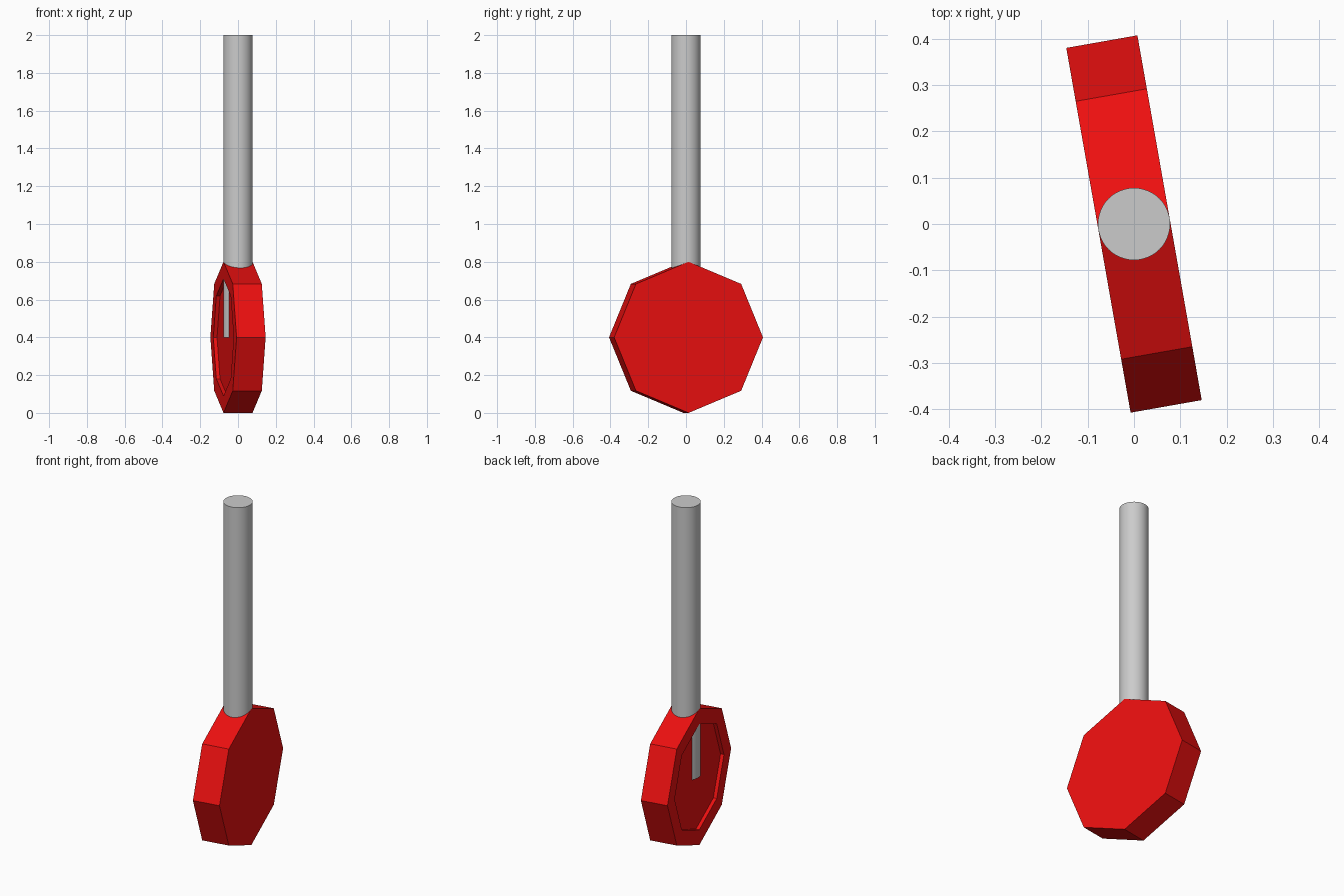
import bpy, bmesh
from math import radians
from mathutils import Matrix, Vector

if "Cube" in bpy.data.objects:
    bpy.data.objects.remove(bpy.data.objects["Cube"])

TURN = Matrix.Rotation(radians(10), 4, 'Z')
RADIUS, HALF = 0.4, 0.078

def add_object(name, bm):
    mesh = bpy.data.meshes.new(name)
    bm.to_mesh(mesh)
    bm.free()
    obj = bpy.data.objects.new(name, mesh)
    bpy.context.scene.collection.objects.link(obj)
    return obj

# Octagonal disc standing on edge, with a shallow recess in its left face
bm = bmesh.new()
bmesh.ops.create_cone(bm, cap_ends=True, segments=8, radius1=RADIUS, radius2=RADIUS,
                      depth=2 * HALF, matrix=Matrix.Rotation(radians(90), 4, 'Y'))
bm.normal_update()
left = min(bm.faces, key=lambda f: f.calc_center_median().x)
bmesh.ops.inset_region(bm, faces=[left], thickness=0.083, use_even_offset=True)
left = [f for f in bm.faces if f.normal.x < -0.9 and len(f.verts) == 8][0]
inner = bmesh.ops.extrude_discrete_faces(bm, faces=[left])["faces"][0]
bmesh.ops.translate(bm, verts=inner.verts, vec=Vector((0.02, 0, 0)))
bmesh.ops.recalc_face_normals(bm, faces=bm.faces)
bm.transform(Matrix.Translation((0, 0, RADIUS)) @ TURN)
disc = add_object("disc", bm)
red = bpy.data.materials.new("red")
red.diffuse_color = (0.85, 0.005, 0.005, 1)
red.use_nodes = True
red.node_tree.nodes["Principled BSDF"].inputs["Base Color"].default_value = red.diffuse_color
disc.data.materials.append(red)

# Round shaft running from the middle of the disc to the top
bm = bmesh.new()
bmesh.ops.create_cone(bm, cap_ends=True, segments=48, radius1=0.078, radius2=0.078,
                      depth=1.6, matrix=Matrix.Translation((0, 0, 1.2)))
shaft = add_object("shaft", bm)
for f in shaft.data.polygons:
    f.use_smooth = abs(f.normal.z) < 0.5
for e in shaft.data.edges:
    a, b = (shaft.data.vertices[i].co.z for i in e.vertices)
    e.use_edge_sharp = abs(a - b) < 0.01
